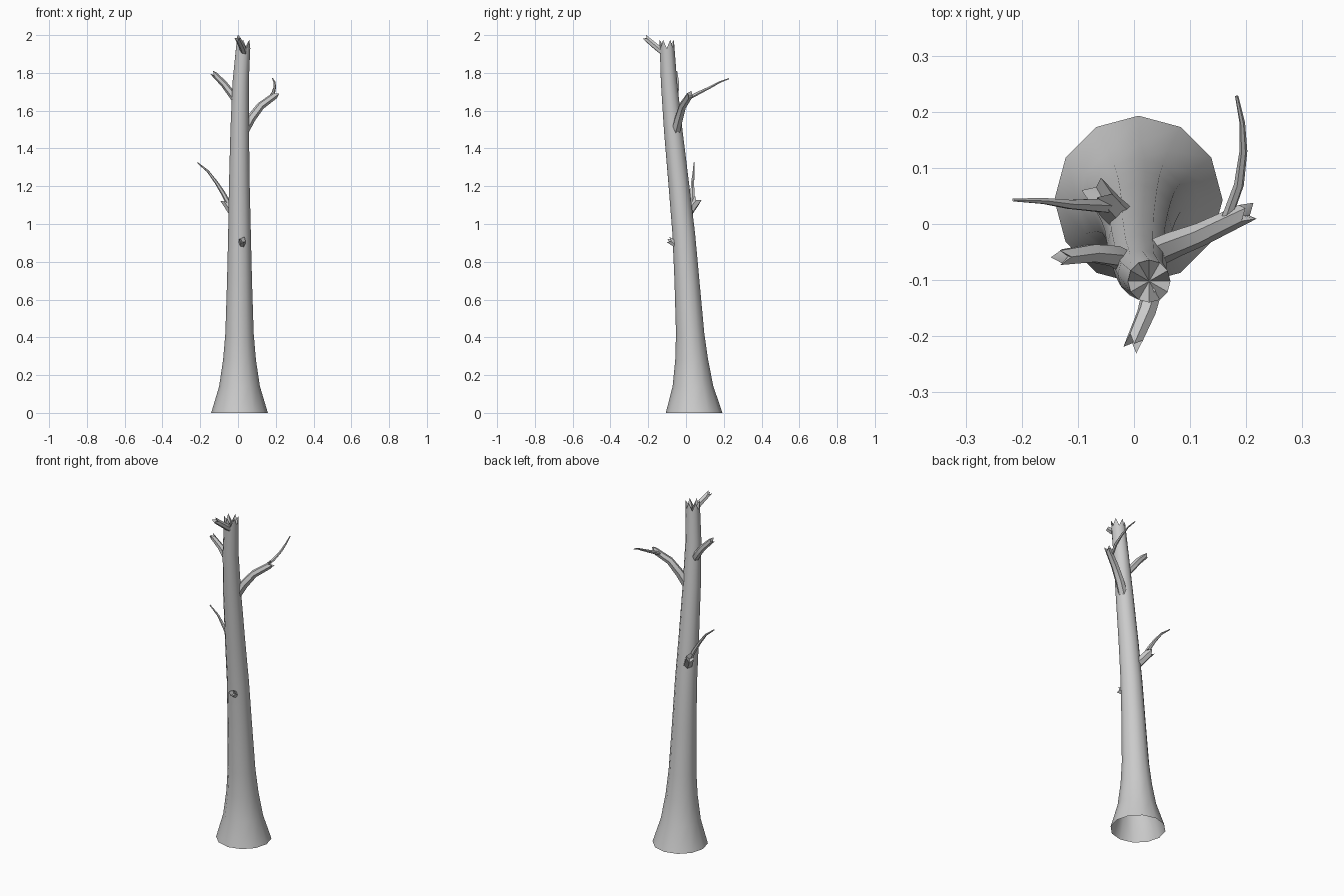
import bpy, bmesh, math
from mathutils import Vector

if "Cube" in bpy.data.objects:
    bpy.data.objects.remove(bpy.data.objects["Cube"], do_unlink=True)

# Single bark material
bark = bpy.data.materials.new("grey_bark")
bark.use_nodes = True
bark.diffuse_color = (0.6, 0.6, 0.6, 1)
bark.node_tree.nodes["Principled BSDF"].inputs["Base Color"].default_value = (0.6, 0.6, 0.6, 1)

UP = Vector((0, 0, 1))


def limb(name, path, sides=6, jag=0.0, upright=False):
    """Tapered tube through (x, y, z, radius) points, ending in a broken, jagged rim."""
    bm = bmesh.new()
    pts = [Vector(p[:3]) for p in path]
    rings = []
    for i, p in enumerate(pts):
        way = (pts[min(i + 1, len(pts) - 1)] - pts[max(i - 1, 0)]).normalized()
        if upright:
            way = UP
        turn = UP.rotation_difference(way)
        last = i == len(pts) - 1
        ring = []
        for k in range(sides):
            a = math.tau * k / sides
            spike = jag if last and k % 2 else 0
            ring.append(bm.verts.new(p + turn @ Vector(
                (path[i][3] * math.cos(a), path[i][3] * math.sin(a), spike))))
        rings.append(ring)
    for low, high in zip(rings, rings[1:]):
        for k in range(sides):
            n = (k + 1) % sides
            bm.faces.new((low[k], low[n], high[n], high[k]))
    # Broken end, slightly sunken
    centre = bm.verts.new(pts[-1] - way * jag * 0.3)
    for k in range(sides):
        bm.faces.new((rings[-1][k], rings[-1][(k + 1) % sides], centre))
    mesh = bpy.data.meshes.new(name)
    bm.to_mesh(mesh)
    bm.free()
    mesh.materials.append(bark)
    obj = bpy.data.objects.new(name, mesh)
    bpy.context.collection.objects.link(obj)
    bpy.ops.object.select_all(action="DESELECT")
    obj.select_set(True)
    bpy.context.view_layer.objects.active = obj
    bpy.ops.object.shade_smooth_by_angle(angle=math.radians(50))
    return obj


# Leaning trunk with flared, open foot
limb("trunk", [
    (0.008, 0.043, 0, 0.15), (0.008, 0.037, 0.14, 0.108), (0.008, 0.03, 0.28, 0.087),
    (0.008, 0.022, 0.42, 0.075), (0.008, 0.005, 0.7, 0.066), (0.008, -0.012, 0.95, 0.06),
    (0.007, -0.037, 1.2, 0.055), (0.009, -0.068, 1.5, 0.049), (0.014, -0.09, 1.75, 0.043),
    (0.027, -0.102, 1.93, 0.038)], sides=12, jag=0.045, upright=True)

# Left upper branch and its twig
limb("left_branch", [
    (0.03, -0.055, 1.49, 0.026), (0.07, -0.037, 1.56, 0.024), (0.12, -0.018, 1.625, 0.021),
    (0.195, 0.018, 1.68, 0.018)], jag=0.02)
limb("left_twig", [
    (0.165, 0.01, 1.665, 0.01), (0.187, 0.07, 1.695, 0.009), (0.195, 0.13, 1.725, 0.007),
    (0.193, 0.18, 1.752, 0.005), (0.183, 0.228, 1.77, 0.003)])

# Right upper branch
limb("right_branch", [
    (0.0, -0.075, 1.64, 0.021), (-0.035, -0.057, 1.69, 0.02), (-0.075, -0.052, 1.742, 0.018),
    (-0.122, -0.058, 1.79, 0.015)], jag=0.022)

# Front branch near the top
limb("front_branch", [
    (0.035, -0.11, 1.90, 0.018), (0.022, -0.158, 1.938, 0.017),
    (0.002, -0.205, 1.977, 0.015)], jag=0.022)

# Rear stub and its twig
limb("rear_stub", [
    (-0.015, 0.005, 1.05, 0.026), (-0.04, 0.028, 1.085, 0.025),
    (-0.06, 0.05, 1.115, 0.024)], jag=0.026)
limb("rear_twig", [
    (-0.045, 0.032, 1.10, 0.014), (-0.08, 0.034, 1.165, 0.012), (-0.115, 0.035, 1.22, 0.009),
    (-0.16, 0.041, 1.28, 0.006), (-0.215, 0.043, 1.325, 0.003)])

# Small snapped nub low on the front
limb("front_nub", [
    (0.02, -0.045, 0.888, 0.02), (0.023, -0.078, 0.908, 0.018)], jag=0.022)
